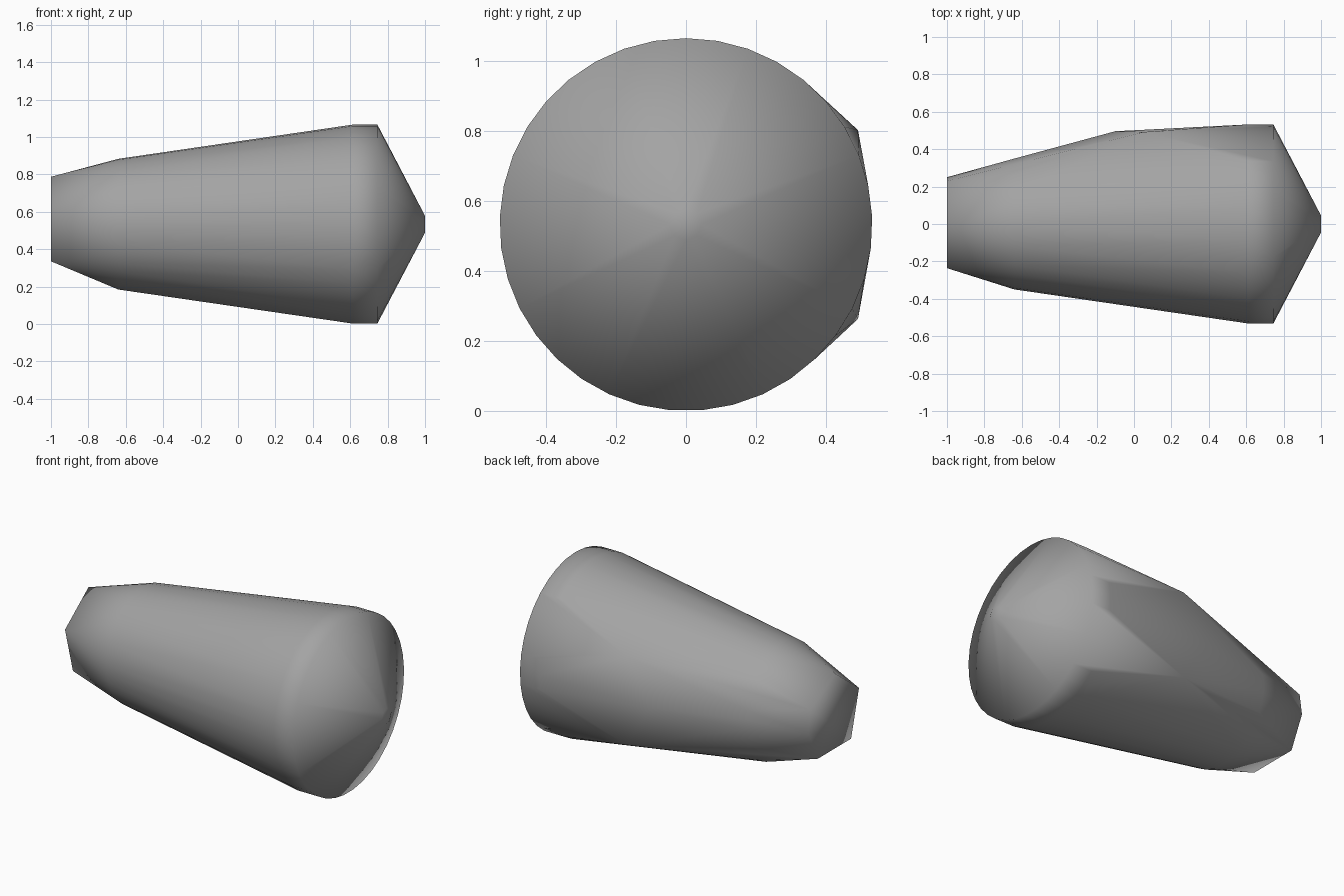
import bpy, bmesh
from math import sin, cos, tau, radians

if "Cube" in bpy.data.objects:
    bpy.data.objects.remove(bpy.data.objects["Cube"])

AXIS_Z = 0.533
bm = bmesh.new()


def ring(x, r, n=37):
    """Circle of points across the long axis."""
    for i in range(n):
        a = tau * i / n
        bm.verts.new((x, r * sin(a), AXIS_Z + r * cos(a)))


# tapered body, short straight band and blunt nose
ring(-0.64, 0.35)
ring(0.615, 0.533)
ring(0.745, 0.533)
ring(1.0, 0.045, 8)

# roughly five-sided small end
for y, z in [(-0.01, 0.787), (-0.236, 0.615), (-0.16, 0.335),
             (0.16, 0.335), (0.25, 0.525), (0.23, 0.66)]:
    bm.verts.new((-1.0, y, z))

# bulging corners that flatten the rear side
for s in (-1, 1):
    bm.verts.new((0.055, 0.492, AXIS_Z + s * 0.27))
bm.verts.new((-0.1, 0.496, AXIS_Z))

# wrap everything in one convex skin
bmesh.ops.convex_hull(bm, input=bm.verts)
loose = [v for v in bm.verts if not v.link_faces]
bmesh.ops.delete(bm, geom=loose, context='VERTS')
bmesh.ops.recalc_face_normals(bm, faces=bm.faces)

mesh = bpy.data.meshes.new("tapered_shell")
bm.to_mesh(mesh)
bm.free()
shell = bpy.data.objects.new("tapered_shell", mesh)
bpy.context.collection.objects.link(shell)

# darker grey surface
grey = bpy.data.materials.new("dark_grey")
grey.diffuse_color = (0.37, 0.37, 0.37, 1)
grey.use_nodes = True
grey.node_tree.nodes["Principled BSDF"].inputs["Base Color"].default_value = grey.diffuse_color
mesh.materials.append(grey)

bpy.context.view_layer.objects.active = shell
shell.select_set(True)
bpy.ops.object.shade_smooth_by_angle(angle=radians(75))
